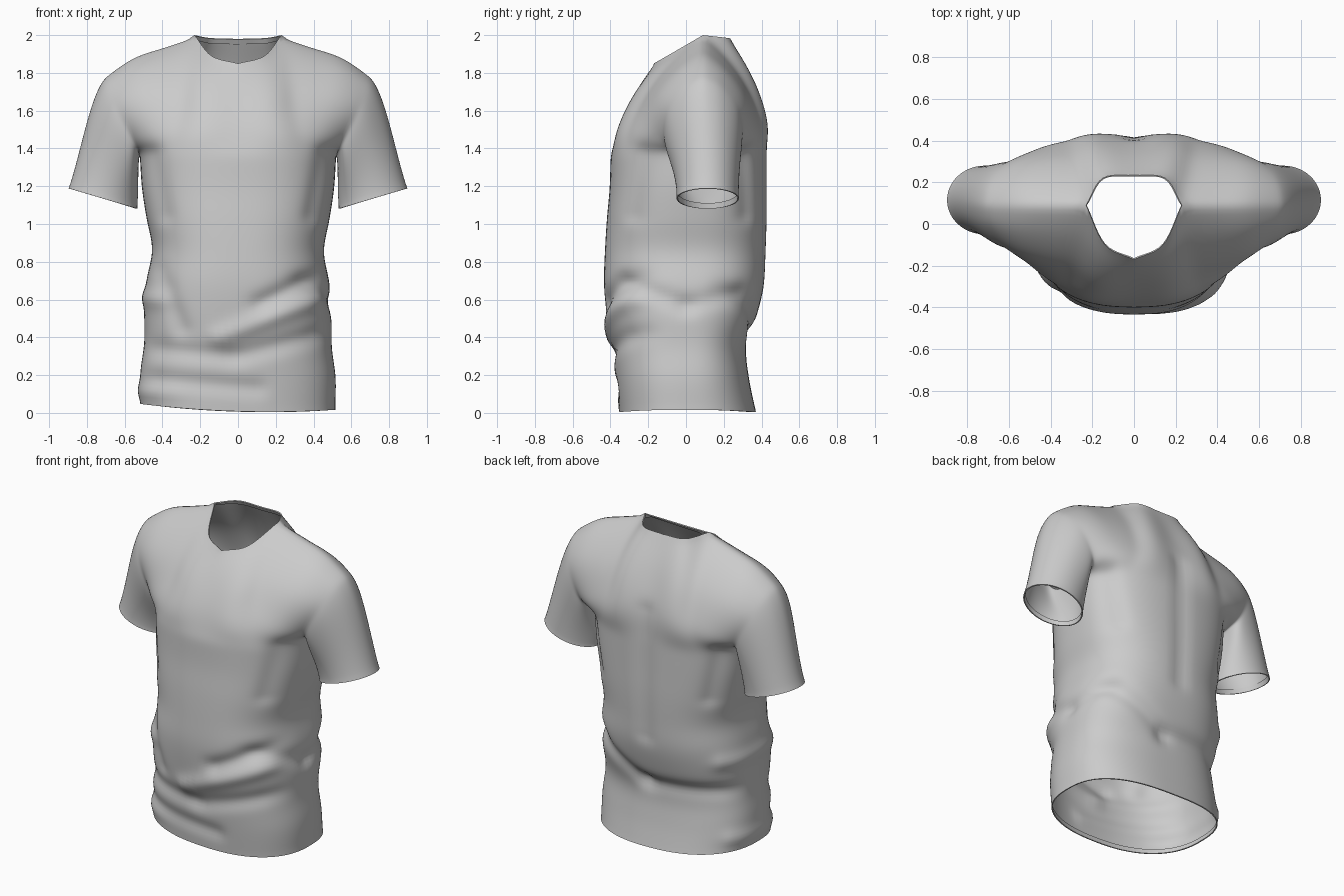
import bpy, bmesh, math
from mathutils import Vector as V

if "Cube" in bpy.data.objects:
    bpy.data.objects.remove(bpy.data.objects["Cube"])

NU, NECK = 28, 12 / 28
ARMPIT, SEAM = 1.36, .09   # armpit height, y of shoulder seam


def curve(pts, t):
    """Smooth curve through evenly spaced points, t in 0..1."""
    pts = [V(p) for p in pts]
    n = len(pts) - 1
    i = min(int(t * n), n - 1)
    f = t * n - i
    b, c = pts[i], pts[i + 1]
    a = pts[i - 1] if i else b * 2 - c
    d = pts[i + 2] if i + 2 <= n else c * 2 - b
    return (b * 2 + (c - a) * f + (a * 2 - b * 5 + c * 4 - d) * f**2
            + (b * 3 - a - c * 3 + d) * f**3) / 2


# Torso profile from hem to armpit: half width, front y, back y
RINGS = [(.515, -.355, .37), (.518, -.375, .335), (.497, -.395, .32), (.497, -.42, .375),
         (.485, -.435, .415), (.455, -.43, .425), (.485, -.42, .43), (.51, -.405, .43), (.52, -.4, .43)]
# Centre lines (y, z), necklines, shoulder seam (x, z), front half of armhole
CENTRE = {-1: [(-.4, ARMPIT), (-.345, 1.54), (-.265, 1.7), (-.17, 1.85)],
          1: [(.43, ARMPIT), (.41, 1.57), (.335, 1.78), (.235, 1.98)]}
NECKLINE = {-1: [(0, -.17, 1.85), (.14, -.1, 1.89), (.23, SEAM, 2)],
            1: [(0, .235, 1.98), (.15, .22, 1.985), (.23, SEAM, 2)]}
SHOULDER = [(.23, 2), (.39, 1.945), (.55, 1.89), (.7, 1.785)]
ARMHOLE = [(.52, SEAM, ARMPIT), (.535, -.07, 1.4), (.57, -.12, 1.48),
           (.638, -.1, 1.62), (.685, -.01, 1.735), (.7, SEAM, 1.785)]


def armhole(t, side):
    p = curve(ARMHOLE, t)
    if side > 0:
        p.y = 2 * SEAM - p.y
    return p


def centre(t, side):
    y, z = curve(CENTRE[side], t)
    return V((0, y, z))


def ring(u, v, side):
    w, yc = curve(RINGS, v), SEAM * v * v
    a = u * math.pi / 2
    s, c = math.sin(a) ** .8, abs(math.cos(a)) ** .8
    if u == 1:
        c = 0
    return V((w.x * s, yc + ((w.y if side < 0 else w.z) - yc) * c, ARMPIT * v))


def top(u, side):
    if u <= NECK:
        return curve(NECKLINE[side], u / NECK)
    x, z = curve(SHOULDER, (u - NECK) / (1 - NECK))
    return V((x, SEAM, z))


def yoke(u, v, side):
    """Coons patch between chest ring, centre line, armhole and neck/shoulder."""
    low, high = ring(u, 1, side), top(u, side)
    bottom = ring(0, 1, side).lerp(ring(1, 1, side), u)
    upper = top(0, side).lerp(top(1, side), u)
    return low.lerp(high, v) + centre(v, side).lerp(armhole(v, side), u) - bottom.lerp(upper, v)


def sleeve(u, v, side):
    """Hermite sweep from the armhole to the elliptical cuff."""
    c = math.cos(u * math.pi)
    k = (1 - c) / 2
    p = armhole(u, side)
    q = V((.715 - .182 * c, .115 + side * .165 * math.sin(u * math.pi), 1.135 - .054 * c))
    under = V((.03, 0, -.28))
    t0, t1 = under.lerp(V((.25, 0, -.25)), k), under.lerp(V((.2, 0, -.6)), k)
    h = v * v * (3 - 2 * v)
    return p.lerp(q, h) + t0 * v * (1 - v)**2 - t1 * v * v * (1 - v)


bm = bmesh.new()


def grid(fn, nu, nv, side, mx):
    rows = []
    for j in range(nv + 1):
        row = []
        for i in range(nu + 1):
            p = fn(i / nu, j / nv, side)
            p.x *= mx
            if fn is ring:  # slightly tilted hem
                p.z += max(0, .008 + .09 * p.x**2 - .03 * p.x) * (1 - j / nv)
            row.append(bm.verts.new(p))
        rows.append(row)
    for a, b in zip(rows, rows[1:]):
        for i in range(nu):
            bm.faces.new((a[i], a[i + 1], b[i + 1], b[i]))


for side in (-1, 1):
    for mx in (-1, 1):
        grid(ring, NU, 64, side, mx)
        grid(yoke, NU, 28, side, mx)
        grid(sleeve, 28, 28, side, mx)
bmesh.ops.remove_doubles(bm, verts=bm.verts, dist=.0005)
bmesh.ops.recalc_face_normals(bm, faces=bm.faces)
front = min(bm.faces, key=lambda f: f.calc_center_median().y)
if front.normal.y > 0:
    bmesh.ops.reverse_faces(bm, faces=bm.faces)

# Relax the seams between panels
for _ in range(6):
    bmesh.ops.smooth_vert(bm, verts=[v for v in bm.verts if not v.is_boundary], factor=.5,
                          use_axis_x=True, use_axis_y=True, use_axis_z=True)
bm.normal_update()

# Cloth folds per side: start (h, z), end (h, z), height; h is x, or y on the sides
FOLDS = {
    (0, -1): [(-.1, .4, .42, .6, .022), (.12, .58, .42, .72, -.025), (0, .3, .45, .42, -.018),
              (-.45, .34, -.05, .3, -.016), (-.48, .18, .1, .13, -.015), (-.42, .75, -.3, .45, -.016)],
    (0, 1): [(.48, .66, .05, .41, -.022), (.05, .41, -.48, .43, -.02), (0, 1.55, 0, .75, -.014)],
    (1, 0): [(-.35, .7, 0, .57, -.016), (0, .57, .3, .64, -.014)],
    (-1, 0): [(-.3, .6, .25, .62, .016), (-.3, .11, .2, .12, .014)],
}
for axis in ((0, -1), (0, 1)):  # soft folds dropping from both armpits
    FOLDS[axis] += [(s * .46, ARMPIT, s * .4, 1.05, -.016) for s in (-1, 1)]
moves = []
for v in bm.verts:
    d = 0
    for axis, folds in FOLDS.items():
        k = min(1, max(0, v.normal.xy.dot(V(axis)) * 1.6 - .2))
        if not k or (abs(v.co.x) > .53 and v.co.z > 1):
            continue
        h = V((v.co.x if axis[1] else v.co.y, v.co.z))
        for x0, z0, x1, z1, amp in folds:
            a, e = V((x0, z0)), V((x1 - x0, z1 - z0))
            t = min(1, max(0, (h - a).dot(e) / e.length_squared))
            d += k * amp * math.exp(-((h - a - e * t).length / .05) ** 2)
    moves.append((v, v.normal * d))
for v, m in moves:
    v.co += m
    v.co.z = max(0, v.co.z)
bm.normal_update()

# Turned-in hems at neck, cuffs and bottom
turn = {}
for v in bm.verts:
    if v.is_boundary:
        e = next((e for e in v.link_edges if not e.is_boundary), None)
        inward = (e.other_vert(v).co - v.co).normalized() if e else V((0, 0, 0))
        turn[v] = (v.normal * -.007, inward * .03)
edges = [e for e in bm.edges if e.is_boundary]
for step in (0, 1):
    out = bmesh.ops.extrude_edge_only(bm, edges=edges)["geom"]
    new = [g for g in out if isinstance(g, bmesh.types.BMVert)]
    fresh, following = set(new), {}
    for v in new:
        old = next(o for o in (e.other_vert(v) for e in v.link_edges) if o in turn)
        v.co += turn[old][step]
        following[v] = turn[old]
    turn = following
    edges = [g for g in out if isinstance(g, bmesh.types.BMEdge)
             and g.verts[0] in fresh and g.verts[1] in fresh]

me = bpy.data.meshes.new("shirt")
bm.to_mesh(me)
bm.free()
shirt = bpy.data.objects.new("shirt", me)
bpy.context.collection.objects.link(shirt)
bpy.context.view_layer.objects.active = shirt
shirt.select_set(True)
bpy.ops.object.shade_smooth_by_angle(angle=math.radians(50))
